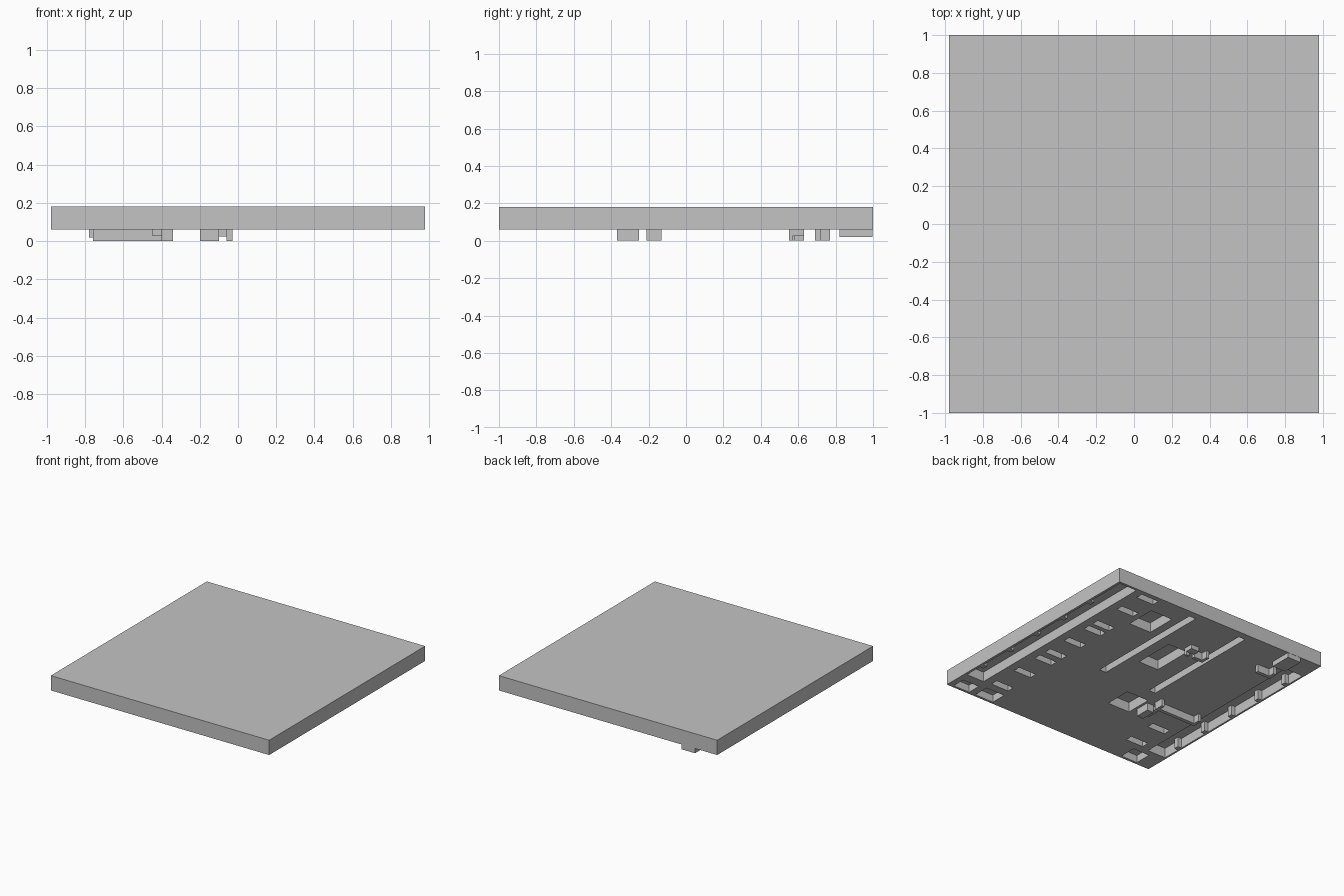
import bpy
import bmesh
from mathutils import Matrix, Vector

old = bpy.data.objects.get("Cube")
if old:
    bpy.data.objects.remove(old, do_unlink=True)

grey = bpy.data.materials.new("plain_grey")
grey.use_nodes = True
colour = (0.55, 0.55, 0.55, 1)
grey.diffuse_color = colour
grey.node_tree.nodes["Principled BSDF"].inputs["Base Color"].default_value = colour

BASE, TOP = 0.06, 0.18


def boxes(name, spans):
    """One mesh of boxes, each given as x, y and z ranges."""
    bm = bmesh.new()
    for x, y, z in spans:
        lo = Vector((x[0], y[0], z[0]))
        hi = Vector((x[1], y[1], z[1]))
        place = Matrix.Translation((lo + hi) / 2) @ Matrix.Diagonal((*(hi - lo), 1))
        bmesh.ops.create_cube(bm, size=1, matrix=place)
    mesh = bpy.data.meshes.new(name)
    bm.to_mesh(mesh)
    bm.free()
    mesh.materials.append(grey)
    obj = bpy.data.objects.new(name, mesh)
    bpy.context.collection.objects.link(obj)
    return obj


def pit(x, y, depth=0.08):
    return x, y, (BASE - 0.03, BASE + depth)


def foot(x, y, low=0.0):
    return x, y, (low, BASE + 0.002)


# Slab
slab = boxes("slab", [((-0.98, 0.98), (-1, 1), (BASE, TOP))])

# Long side channels and the two narrow inner grooves
cuts = [
    pit((0.80, 0.96), (-0.79, 0.98)),
    pit((-0.965, -0.80), (-0.79, 0.80)),
    pit((0.19, 0.25), (-0.10, 0.94)),
    pit((-0.29, -0.23), (-0.10, 0.94)),
]

# Rows of short slots
for y in (0.93, 0.70, 0.42, 0.32, 0.09, -0.13, -0.25, -0.49, -0.75):
    cuts.append(pit((0.57, 0.73), (y - 0.03, y + 0.03), 0.06))
for y in (-0.49, -0.74):
    cuts.append(pit((-0.73, -0.57), (y - 0.03, y + 0.03), 0.06))

# Corner pockets, square pockets and the central pocket
cuts += [
    pit((0.78, 0.93), (-0.98, -0.87), 0.06),
    pit((0.55, 0.72), (-0.98, -0.85), 0.06),
    pit((-0.85, -0.70), (-0.98, -0.84), 0.06),
    pit((0.32, 0.52), (0.57, 0.82)),
    pit((-0.32, -0.12), (-0.44, -0.22)),
    pit((-0.08, 0.10), (0.18, 0.52)),
]
cutter = boxes("pocket_cutter", cuts)
cutter.hide_render = True
cutter.hide_set(True)
cutter.display_type = 'WIRE'

carve = slab.modifiers.new("pockets", 'BOOLEAN')
carve.operation = 'DIFFERENCE'
carve.solver = 'EXACT'
carve.object = cutter

# Ribs dividing the side channels
ribs = []
for i in range(5):
    y = -0.62 + 0.31 * i
    for x in ((0.925, 0.962), (-0.967, -0.93)):
        ribs.append((x, (y - 0.02, y + 0.02), (BASE, BASE + 0.082)))
boxes("channel_ribs", ribs)

# Long clip: a thin wall with two returned ends
boxes("long_clip", [
    foot((-0.74, -0.40), (-0.21, -0.18)),
    foot((-0.76, -0.735), (-0.21, -0.13)),
    foot((-0.405, -0.38), (-0.21, -0.13)),
])

# Small clip block with a lower step
boxes("small_clip", [
    foot((-0.40, -0.34), (-0.37, -0.25)),
    foot((-0.45, -0.40), (-0.36, -0.26), 0.03),
])

# Central hook
boxes("central_hook", [
    foot((-0.20, -0.10), (0.55, 0.58)),
    foot((-0.20, -0.175), (0.575, 0.63)),
    foot((-0.105, -0.03), (0.57, 0.63), 0.025),
    foot((-0.06, -0.03), (0.55, 0.57)),
])

# Side hook
boxes("side_hook", [
    foot((-0.74, -0.60), (0.69, 0.72)),
    foot((-0.74, -0.71), (0.715, 0.77)),
])

# Rear tab
boxes("rear_tab", [foot((-0.78, -0.66), (0.82, 0.998), 0.02)])
